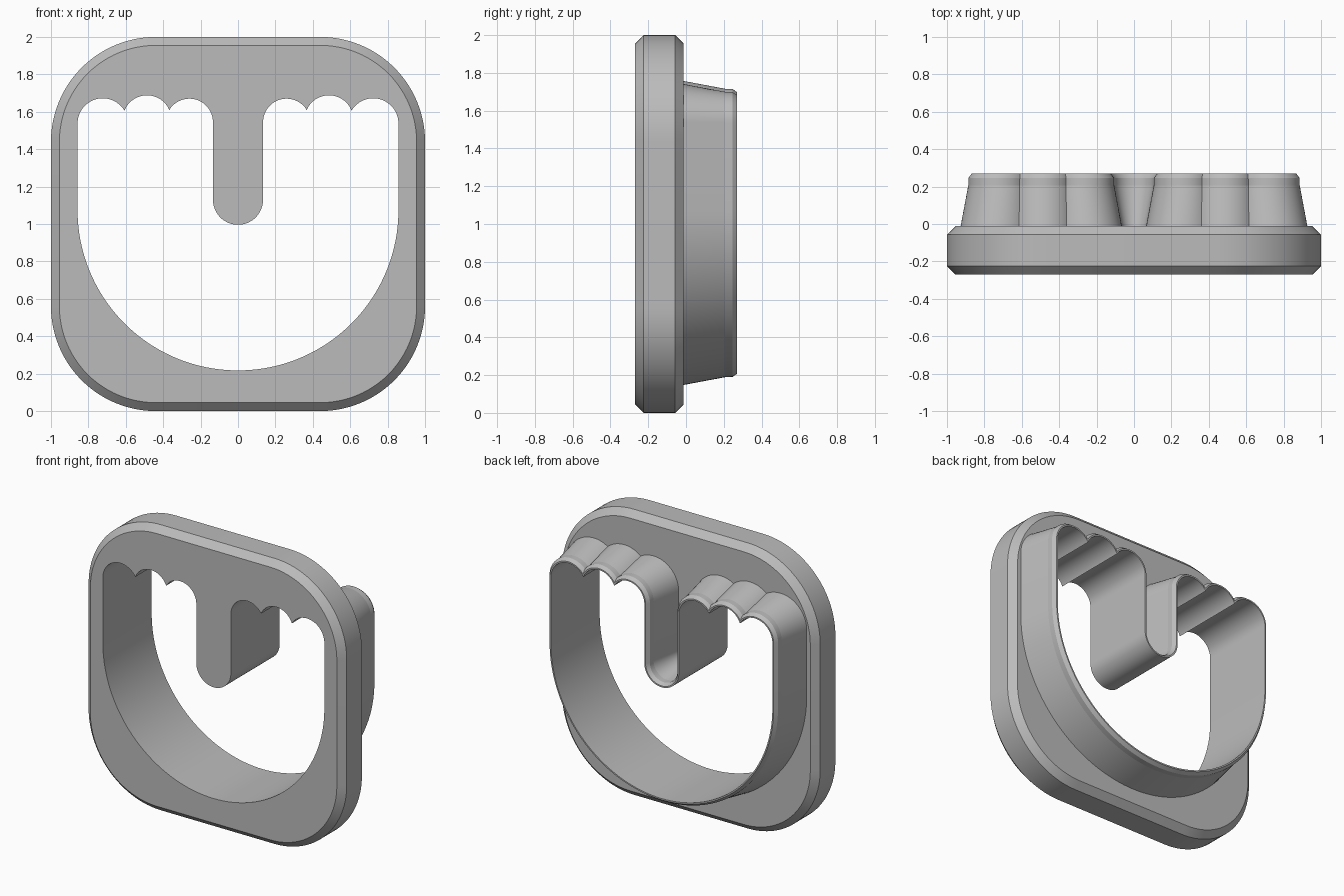
import bpy, bmesh, math
from mathutils import Vector, geometry

if "Cube" in bpy.data.objects:
    bpy.data.objects.remove(bpy.data.objects["Cube"], do_unlink=True)

grey = bpy.data.materials.new("plain_grey")
grey.use_nodes = True
colour = (0.5, 0.5, 0.5, 1)
grey.diffuse_color = colour
grey.node_tree.nodes["Principled BSDF"].inputs["Base Color"].default_value = colour


def arc(centre, radius, start, end, steps):
    """Points on a circle in the x-z plane, angles in radians."""
    angles = [start + (end - start) * i / steps for i in range(steps + 1)]
    return [Vector((centre[0] + radius * math.cos(a),
                    centre[1] + radius * math.sin(a))) for a in angles]


def rounded_square(inset):
    pts = []
    for k, (sx, sz) in enumerate([(1, 1), (-1, 1), (-1, -1), (1, -1)]):
        start = k * math.pi / 2
        pts += arc((0.44 * sx, 1 + 0.44 * sz), 0.56 - inset,
                   start, start + math.pi / 2, 24)
    return pts


# Scalloped crown arcs, from the outer side towards the middle: centre, radius
SCALLOPS = [((0.723, 1.537), 0.135), ((0.4865, 1.558), 0.13), ((0.26, 1.544), 0.126)]


def opening(offset):
    """Opening outline grown outwards by offset."""
    half = arc((0, 1.075), 0.858 + offset, -math.pi / 2, 0, 40)
    circles = [(Vector(c), r + offset) for c, r in SCALLOPS]
    cusps = []
    for (c1, r1), (c2, r2) in zip(circles, circles[1:]):
        hits = geometry.intersect_sphere_sphere_2d(c1, r1, c2, r2)
        cusps.append(max(hits, key=lambda p: p[1]))
    for i, (c, r) in enumerate(circles):
        start, end = 0, math.pi
        if i > 0:
            d = Vector(cusps[i - 1]) - c
            start = math.atan2(d.y, d.x)
        if i < len(cusps):
            d = Vector(cusps[i]) - c
            end = math.atan2(d.y, d.x)
        pts = arc(c, r, start, end, 24)
        half += pts if i == 0 else pts[1:]
    # Rounded end of the central stem
    half += arc((0, 1.13), 0.134 - offset, 0, -math.pi / 2, 20)
    mirrored = [Vector((-p.x, p.y)) for p in reversed(half[1:-1])]
    return half + mirrored


bm = bmesh.new()


def ring(points, y):
    return [bm.verts.new((p.x, y, p.y)) for p in points]


def loft(rings):
    for a, b in zip(rings, rings[1:]):
        for i in range(len(a)):
            j = (i + 1) % len(a)
            bm.faces.new((a[i], a[j], b[j], b[i]))


def cap(outer, inner):
    edges = []
    for loop in (outer, inner):
        for i, v in enumerate(loop):
            w = loop[(i + 1) % len(loop)]
            edges.append(bm.edges.get((v, w)) or bm.edges.new((v, w)))
    bmesh.ops.triangle_fill(bm, use_beauty=True, edges=edges)


FRONT, BACK, TIP = -0.27, -0.012, 0.27
BEVEL = 0.045

# Chamfered grip plate
plate = [ring(rounded_square(inset), y) for inset, y in
         [(BEVEL, FRONT), (0, FRONT + BEVEL), (0, BACK - BEVEL), (BEVEL, BACK)]]
loft(plate)

# Tapered cutting wall, over the tip and back through the opening
wall = [ring(opening(offset), y) for offset, y in
        [(0.069, BACK), (0.028, 0.207), (0.027, 0.246), (0.01, TIP),
         (0, TIP), (0, FRONT)]]
loft(wall)

# Flat front and back of the plate
cap(plate[0], wall[-1])
cap(plate[-1], wall[0])

bmesh.ops.recalc_face_normals(bm, faces=bm.faces)
mesh = bpy.data.meshes.new("cutter_body")
bm.to_mesh(mesh)
bm.free()
mesh.materials.append(grey)
body = bpy.data.objects.new("cutter_body", mesh)
bpy.context.collection.objects.link(body)

bpy.ops.object.select_all(action="DESELECT")
body.select_set(True)
bpy.context.view_layer.objects.active = body
bpy.ops.object.shade_smooth_by_angle(angle=math.radians(9))
